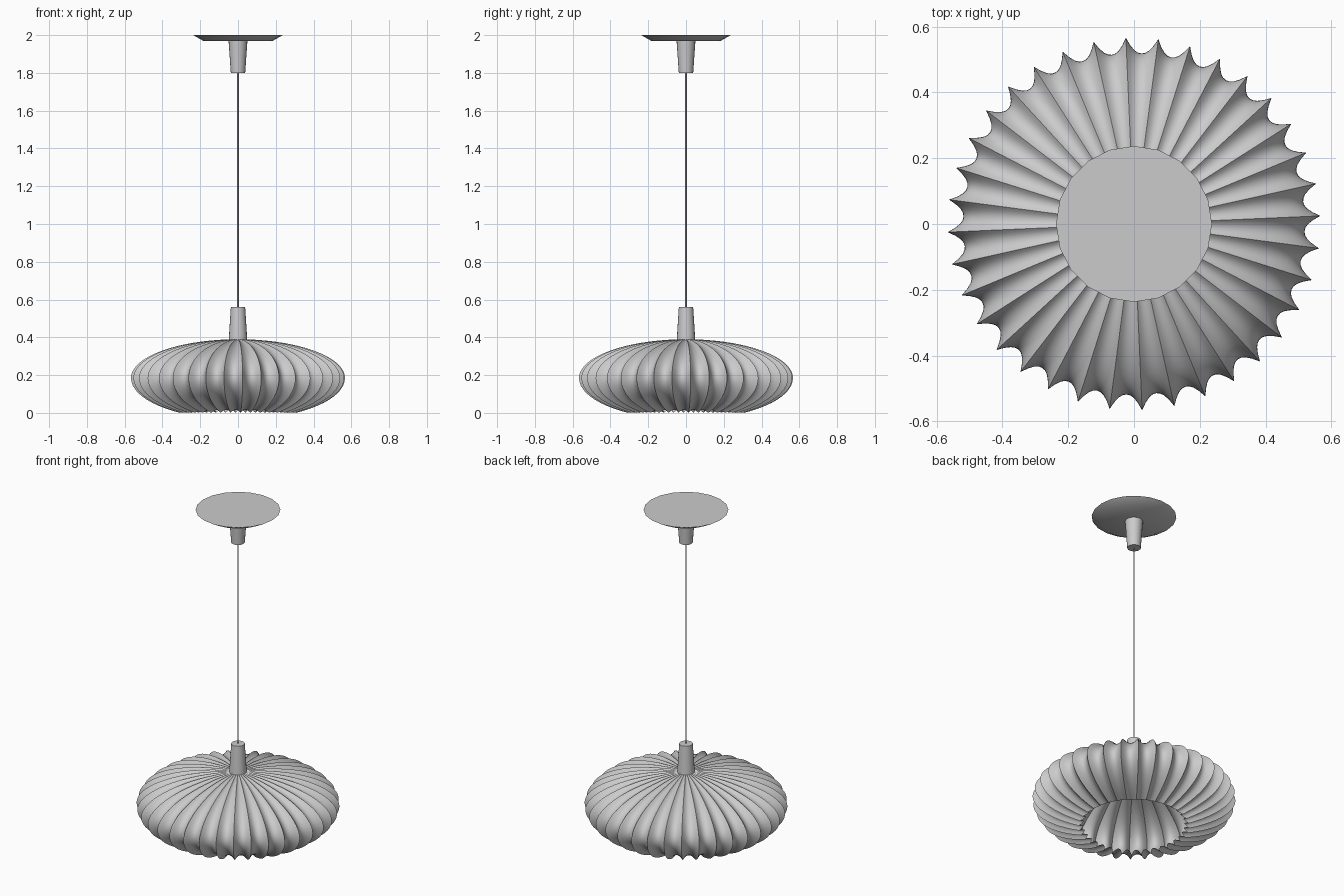
import bpy
import bmesh
from math import cos, sin, pi, radians

if "Cube" in bpy.data.objects:
    bpy.data.objects.remove(bpy.data.objects["Cube"], do_unlink=True)

grey = bpy.data.materials.new("light grey")
grey.use_nodes = True
COLOUR = (0.6, 0.6, 0.6, 1)
grey.diffuse_color = COLOUR
grey.node_tree.nodes["Principled BSDF"].inputs["Base Color"].default_value = COLOUR


def finish(bm, name, angle):
    bmesh.ops.recalc_face_normals(bm, faces=bm.faces)
    mesh = bpy.data.meshes.new(name)
    bm.to_mesh(mesh)
    bm.free()
    obj = bpy.data.objects.new(name, mesh)
    bpy.context.collection.objects.link(obj)
    mesh.materials.append(grey)
    bpy.ops.object.select_all(action="DESELECT")
    obj.select_set(True)
    bpy.context.view_layer.objects.active = obj
    bpy.ops.object.shade_smooth_by_angle(angle=radians(angle))
    return obj


def tapered(name, z0, z1, r0, r1, sides=20):
    """Closed round part, radius r0 at z0 and r1 at z1."""
    bm = bmesh.new()
    bmesh.ops.create_cone(bm, cap_ends=True, segments=sides,
                          radius1=r0, radius2=r1, depth=z1 - z0)
    bmesh.ops.translate(bm, verts=bm.verts, vec=(0, 0, (z0 + z1) / 2))
    return finish(bm, name, 35)


# Ceiling fitting, cord and the two cord grips
tapered("ceiling_canopy", 1.97, 2.0, 0.185, 0.237)
tapered("upper_cord_grip", 1.80, 1.97, 0.038, 0.05)
tapered("cord", 0.55, 1.81, 0.004, 0.004, 8)
tapered("lower_cord_grip", 0.37, 0.56, 0.05, 0.038)

# Pleated shade: an open flattened globe with sharp outward ridges
PLEATS, STEPS, ROWS = 36, 8, 28
MID, RADIUS = 0.185, 0.567
START, END = radians(86), radians(-57)
bm = bmesh.new()
rings = []
for row in range(ROWS + 1):
    lat = START + (END - START) * row / ROWS
    height = 0.205 if lat > 0 else 0.22
    # Pleats flatten out towards the crown and stay deep below
    depth = 0.085 * (cos(lat) ** 0.8 if lat > 0 else 1)
    ring = []
    for i in range(PLEATS * STEPS):
        t = abs((i % STEPS) / STEPS * 2 - 1)
        scale = 1 - depth * (1 - t ** 2.2)
        a = radians(2.5) + 2 * pi * i / (PLEATS * STEPS)
        r = RADIUS * cos(lat) * scale
        ring.append(bm.verts.new((r * cos(a), r * sin(a),
                                  MID + height * sin(lat) * scale)))
    rings.append(ring)
for upper, lower in zip(rings, rings[1:]):
    for i in range(len(upper)):
        bm.faces.new((upper[i - 1], lower[i - 1], lower[i], upper[i]))
finish(bm, "pleated_shade", 50)
